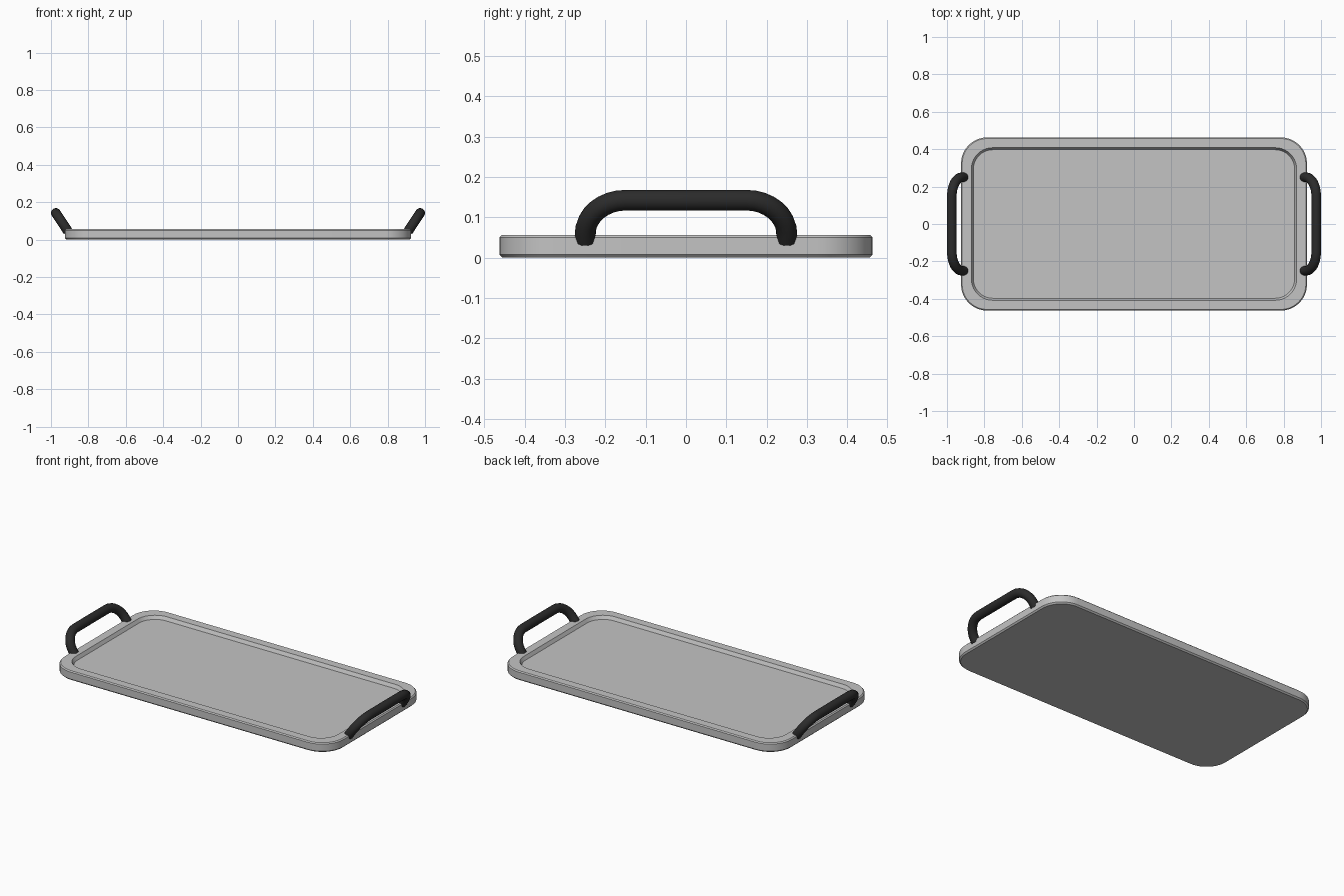
import bpy, bmesh, math
from mathutils import Vector

cube = bpy.data.objects.get("Cube")
if cube:
    bpy.data.objects.remove(cube, do_unlink=True)


def material(name, value):
    mat = bpy.data.materials.new(name)
    mat.use_nodes = True
    color = (value, value, value, 1)
    mat.diffuse_color = color
    mat.node_tree.nodes["Principled BSDF"].inputs["Base Color"].default_value = color
    return mat


def finish(name, bm, mat):
    bmesh.ops.recalc_face_normals(bm, faces=bm.faces)
    mesh = bpy.data.meshes.new(name)
    bm.to_mesh(mesh)
    bm.free()
    mesh.materials.append(mat)
    obj = bpy.data.objects.new(name, mesh)
    bpy.context.collection.objects.link(obj)
    bpy.ops.object.select_all(action="DESELECT")
    obj.select_set(True)
    bpy.context.view_layer.objects.active = obj
    bpy.ops.object.shade_smooth_by_angle(angle=math.radians(30))
    return obj


def loft(bm, rings):
    # Bridge matching closed rings and cap both ends
    loops = [[bm.verts.new(p) for p in ring] for ring in rings]
    for a, b in zip(loops, loops[1:]):
        for i in range(len(a)):
            j = (i + 1) % len(a)
            bm.faces.new((a[i], a[j], b[j], b[i]))
    bm.faces.new(loops[0][::-1])
    bm.faces.new(loops[-1])


def rounded_rect(inset, z, radius, steps=10):
    hx, hy = 0.925 - inset, 0.463 - inset
    points = []
    for corner, (sx, sy) in enumerate(((1, 1), (-1, 1), (-1, -1), (1, -1))):
        for k in range(steps + 1):
            a = math.pi / 2 * (corner + k / steps)
            points.append((sx * (hx - radius) + radius * math.cos(a),
                           sy * (hy - radius) + radius * math.sin(a), z))
    return points


# Tray: chamfered slab with a shallow, sloped recess
bm = bmesh.new()
profile = [(0.008, 0, 0.132), (0, 0.008, 0.14), (0, 0.05, 0.14), (0.006, 0.056, 0.134),
           (0.055, 0.056, 0.115), (0.066, 0.036, 0.104)]
loft(bm, [rounded_rect(*p) for p in profile])
finish("tray", bm, material("light grey metal", 0.55))

# Handles: round tubes bent into a rounded bracket, leaning outwards
black = material("black handle", 0.024)
lean = Vector((0.55, 0, 0.835))
foot = Vector((0.909, 0, 0.044))
tube, bend, half, height = 0.026, 0.1, 0.25, 0.118
path = [(half, 0)]
for k in range(9):
    a = math.pi / 2 * k / 8
    path.append((half - bend + bend * math.cos(a), height - bend + bend * math.sin(a)))
path += [(-y, u) for y, u in reversed(path)]
points = [foot + lean * u + Vector((0, y, 0)) for y, u in path]
across = lean.cross(Vector((0, 1, 0)))

for side, name in ((1, "left_handle"), (-1, "right_handle")):
    rings = []
    for i, p in enumerate(points):
        tangent = (points[min(i + 1, len(points) - 1)] - points[max(i - 1, 0)]).normalized()
        normal = tangent.cross(across).normalized()
        ring = []
        for k in range(16):
            a = math.tau * k / 16
            q = p + tube * (math.cos(a) * across + math.sin(a) * normal)
            ring.append((side * q.x, q.y, q.z))
        rings.append(ring)
    bm = bmesh.new()
    loft(bm, rings)
    finish(name, bm, black)
